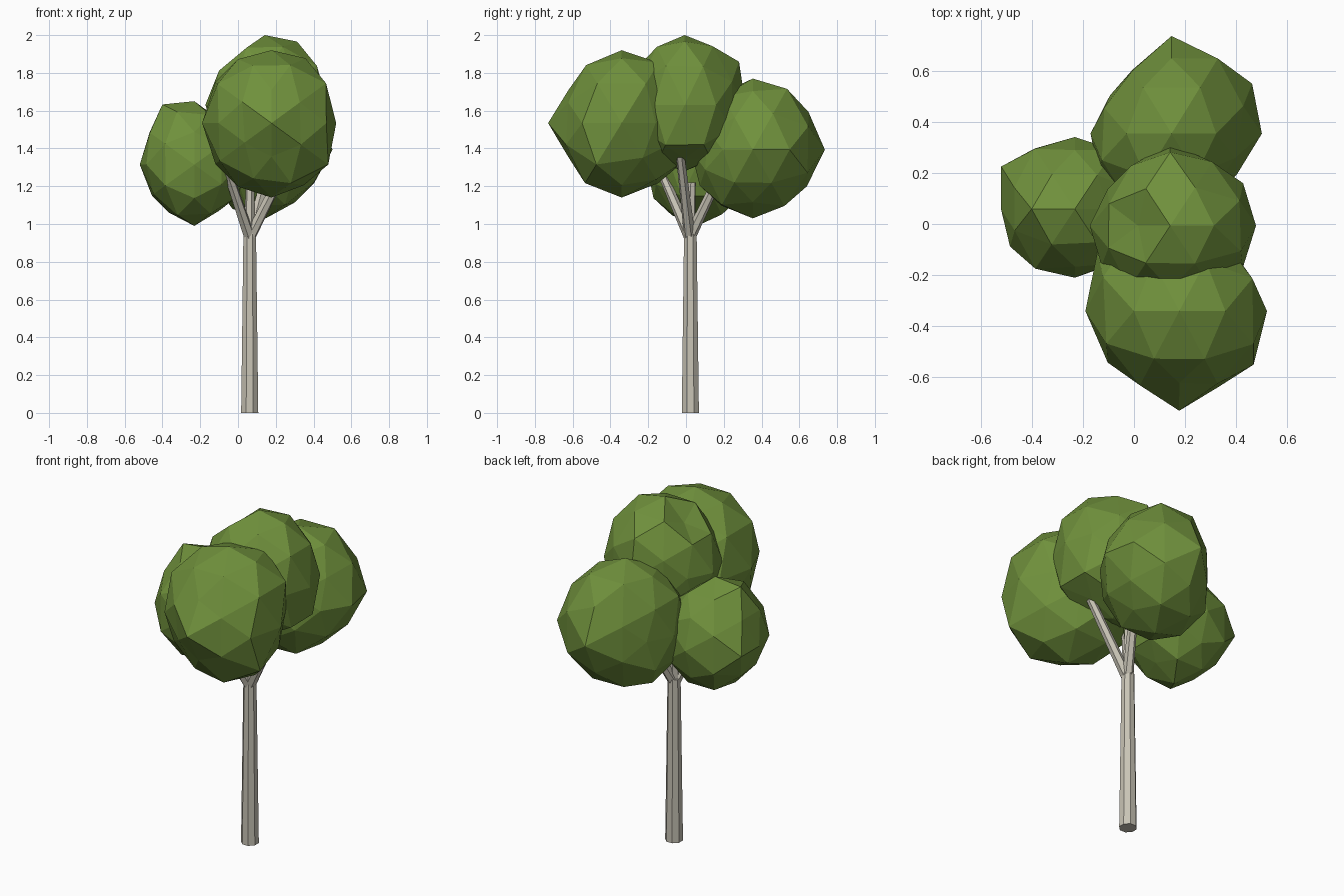
import bpy, bmesh, math, random
from mathutils import Vector, Matrix

cube = bpy.data.objects.get("Cube")
if cube:
    bpy.data.objects.remove(cube, do_unlink=True)


def material(name, rgb):
    mat = bpy.data.materials.new(name)
    mat.use_nodes = True
    mat.diffuse_color = (*rgb, 1)
    bsdf = next(n for n in mat.node_tree.nodes if n.type == "BSDF_PRINCIPLED")
    bsdf.inputs["Base Color"].default_value = (*rgb, 1)
    return mat


leaf_green = material("leaf green", (0.16, 0.28, 0.045))
pale_bark = material("pale bark", (0.58, 0.55, 0.465))


def finish(bm, name, mat):
    bmesh.ops.recalc_face_normals(bm, faces=bm.faces)
    mesh = bpy.data.meshes.new(name)
    bm.to_mesh(mesh)
    bm.free()
    mesh.materials.append(mat)
    obj = bpy.data.objects.new(name, mesh)
    bpy.context.collection.objects.link(obj)
    return obj


def leaf_clump(name, centre, radii, bulges, dents, seed):
    """Faceted ball of leaves, swollen or flattened in chosen directions."""
    rng = random.Random(seed)
    bm = bmesh.new()
    bmesh.ops.create_icosphere(bm, subdivisions=2, radius=1)
    # Turn the ball so a facet ridge sits on each axis
    ridge = Matrix.Rotation(math.radians(-31.7), 3, "Y")
    for v in bm.verts:
        p = ridge @ v.co
        size = rng.uniform(0.99, 1.02)
        for amount, directions in ((0.14, bulges), (-0.14, dents)):
            for d in directions:
                size += amount * max(0, p.dot(Vector(d).normalized())) ** 12
        v.co = p * size
    # Fit the clump exactly to its intended size
    for i in range(3):
        low = min(v.co[i] for v in bm.verts)
        high = max(v.co[i] for v in bm.verts)
        for v in bm.verts:
            t = (v.co[i] - low) / (high - low)
            v.co[i] = centre[i] + radii[i] * (2 * t - 1)
    return finish(bm, name, leaf_green)


def limb(name, start, end, r_start, r_end, sides):
    """Tapered straight limb between two points."""
    a, b = Vector(start), Vector(end)
    axis = b - a
    bm = bmesh.new()
    turn = axis.to_track_quat("Z", "Y").to_matrix().to_4x4()
    twist = Matrix.Rotation(math.pi / sides, 4, "Z")
    bmesh.ops.create_cone(
        bm, cap_ends=True, segments=sides, radius1=r_start, radius2=r_end,
        depth=axis.length,
        matrix=Matrix.Translation((a + b) / 2) @ turn @ twist)
    return finish(bm, name, pale_bark)


# Trunk
limb("trunk", (0.062, 0.023, 0), (0.062, 0.023, 0.96), 0.049, 0.036, 8)

# Branches fanning out into the leaf clumps
fork = (0.062, 0.02, 0.93)
for name, tip in (
    ("front_branch", (-0.07, -0.15, 1.32)),
    ("back_branch", (0.15, 0.18, 1.26)),
    ("middle_branch", (0.064, 0.03, 1.22)),
    ("left_branch", (0.28, -0.03, 1.36)),
):
    limb(name, fork, tip, 0.031, 0.023, 6)

# Leaf clumps
leaf_clump("front_leaves", (0.165, -0.34, 1.53), (0.355, 0.39, 0.39),
           [(-2, 0, 1), (-2, 0, -1), (2, 0, 1), (2, -1, -1), (-2, 1, 0),
            (0, -1, 0)],
           [(1, 1, 0), (1, 1, -1), (0, -2, -1), (0, -3, 2), (1, -2, 0),
            (-1, -2, 0), (-1, -1, -1)], 3)
leaf_clump("back_leaves", (0.165, 0.38, 1.40), (0.335, 0.355, 0.37),
           [(1, 2, 0), (3, 1, 0), (0, 1, 2), (0, 1, 0)],
           [(-2, 1, 0), (-1, 2, 0), (1, -1, 0), (1, -1, 1), (1, 0, -1)], 8)
leaf_clump("top_leaves", (0.152, 0.005, 1.64), (0.325, 0.31, 0.36),
           [(2, 0, 1), (0, 2, 1), (2, 1, -1), (2, -1, -1), (0, 2, -1)],
           [(-1, 1, 0), (-1, 0, 2), (-1, 0, 1), (1, 0, -2), (0, 1, -2)], 5)
leaf_clump("right_leaves", (-0.235, 0.065, 1.32), (0.285, 0.275, 0.33),
           [(-1, 0, 2), (-2, 3, 0), (-2, -3, 0), (-3, 2, 0), (1, 2, 0)],
           [(-1, 0, -1), (1, 0, -2), (1, 0, 2)], 11)
